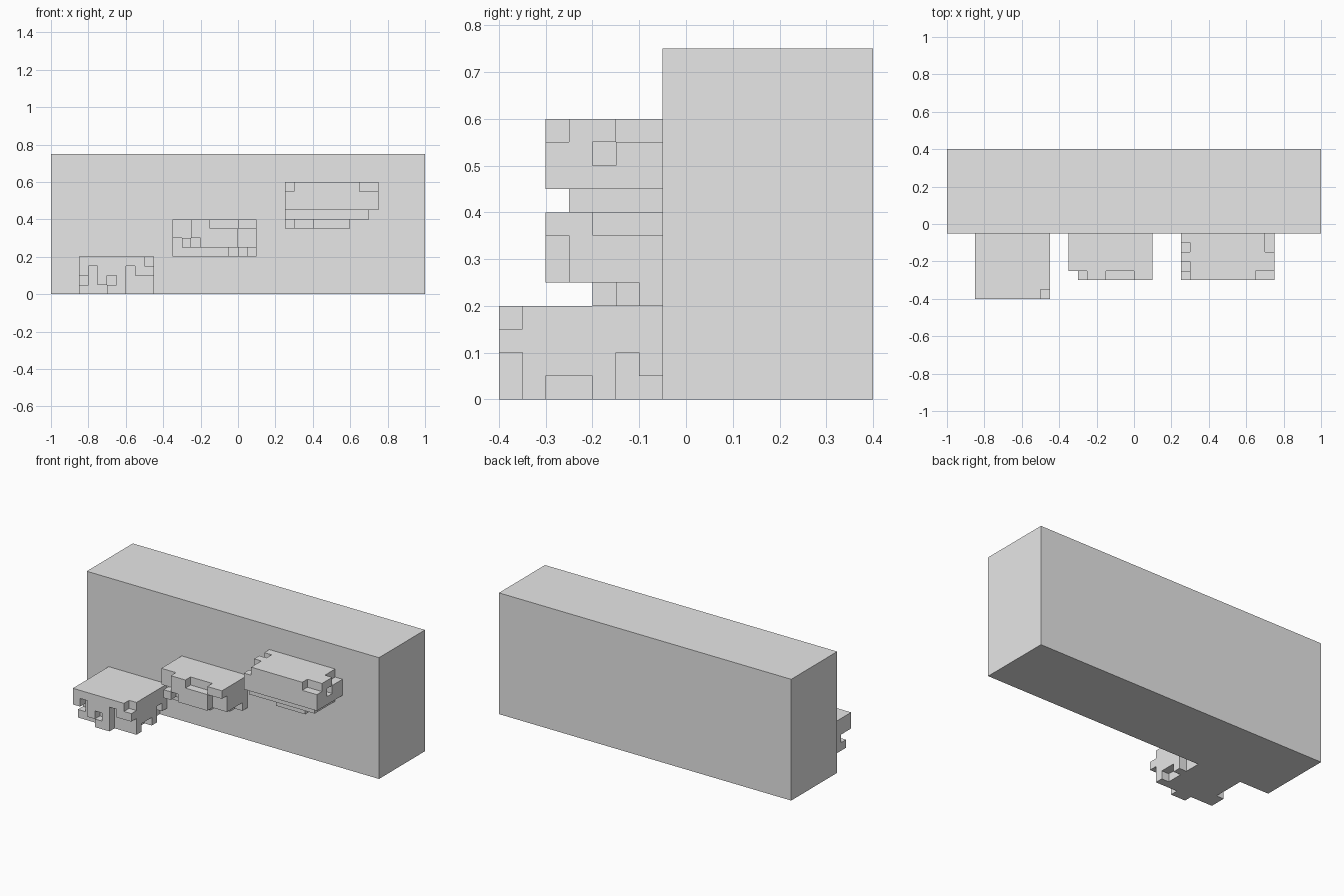
import bpy
import bmesh
from itertools import product
from mathutils import Vector

CELL = 0.05

default_cube = bpy.data.objects.get("Cube")
if default_cube:
    bpy.data.objects.remove(default_cube, do_unlink=True)

# One plain grey stone colour
stone = bpy.data.materials.new("stone_grey")
stone.use_nodes = True
stone.diffuse_color = (0.8, 0.8, 0.8, 1)
stone.node_tree.nodes["Principled BSDF"].inputs["Base Color"].default_value = stone.diffuse_color


def cells(box):
    """All grid cells inside a box given as x, y and z ranges."""
    xa, xb, ya, yb, za, zb = box
    return set(product(range(xa, xb), range(ya, yb), range(za, zb)))


def add_block(name, origin, size, notches=()):
    """A block of square cells with notches chipped out of it."""
    width, depth, height = size
    solid = cells((0, width, 0, depth, 0, height))
    for notch in notches:
        solid -= cells(notch)

    bm = bmesh.new()
    corners = {}

    def corner(point):
        key = tuple(point)
        if key not in corners:
            corners[key] = bm.verts.new(Vector(origin) + Vector(key) * CELL)
        return corners[key]

    # Only the outer sides of the remaining cells become faces
    for cell in solid:
        for axis, side in product(range(3), (0, 1)):
            neighbour = list(cell)
            neighbour[axis] += 2 * side - 1
            if tuple(neighbour) in solid:
                continue
            u, v = (axis + 1) % 3, (axis + 2) % 3
            ring = []
            for du, dv in ((0, 0), (1, 0), (1, 1), (0, 1)):
                point = list(cell)
                point[axis] += side
                point[u] += du
                point[v] += dv
                ring.append(corner(point))
            bm.faces.new(ring if side else ring[::-1])

    # Merge the cell sides into large flat faces
    bmesh.ops.dissolve_limit(bm, angle_limit=0.01, verts=bm.verts[:], edges=bm.edges[:])
    mesh = bpy.data.meshes.new(name)
    bm.to_mesh(mesh)
    bm.free()
    mesh.materials.append(stone)
    block = bpy.data.objects.new(name, mesh)
    bpy.context.collection.objects.link(block)
    return block


# Tall wall behind the ledges
add_block("wall", (-1, -0.05, 0), (40, 9, 15))

# Notches are in cells, counted from each ledge's lower front corner
low_notches = [
    # front face
    (7, 8, 0, 1, 3, 4), (5, 8, 0, 1, 0, 2), (5, 6, 0, 1, 2, 3),
    (0, 3, 0, 1, 0, 1), (0, 2, 0, 1, 1, 2), (1, 2, 0, 1, 2, 3),
    (0, 1, 0, 2, 1, 2), (3, 4, 0, 1, 1, 2),
    # ends
    (7, 8, 2, 4, 0, 1), (7, 8, 5, 6, 0, 2), (7, 8, 6, 7, 0, 1),
    (0, 1, 3, 7, 0, 1),
]
add_block("low_ledge", (-0.85, -0.4, 0), (8, 7, 4), low_notches)

middle_notches = [
    # front face
    (0, 1, 0, 1, 0, 4), (1, 2, 0, 1, 2, 4), (2, 3, 0, 1, 1, 2),
    (0, 1, 1, 2, 1, 2), (4, 7, 0, 1, 3, 4), (7, 9, 0, 1, 1, 3),
    # stepped underside
    (0, 9, 0, 2, 0, 1), (6, 7, 2, 4, 0, 1),
    (7, 8, 2, 3, 0, 1), (8, 9, 2, 4, 0, 1),
]
add_block("middle_ledge", (-0.35, -0.3, 0.2), (9, 5, 4), middle_notches)

high_notches = [
    # top edges and ends
    (0, 1, 0, 1, 4, 5), (0, 1, 1, 2, 3, 5), (0, 1, 3, 4, 4, 5),
    (8, 10, 0, 1, 4, 5), (9, 10, 3, 5, 4, 5), (9, 10, 2, 3, 3, 4),
    # stepped underside
    (0, 10, 0, 1, 1, 2), (9, 10, 1, 5, 1, 2), (0, 10, 0, 2, 0, 1),
    (7, 10, 2, 5, 0, 1), (0, 1, 2, 4, 0, 1), (1, 3, 2, 3, 0, 1),
]
add_block("high_ledge", (0.25, -0.3, 0.35), (10, 5, 5), high_notches)
